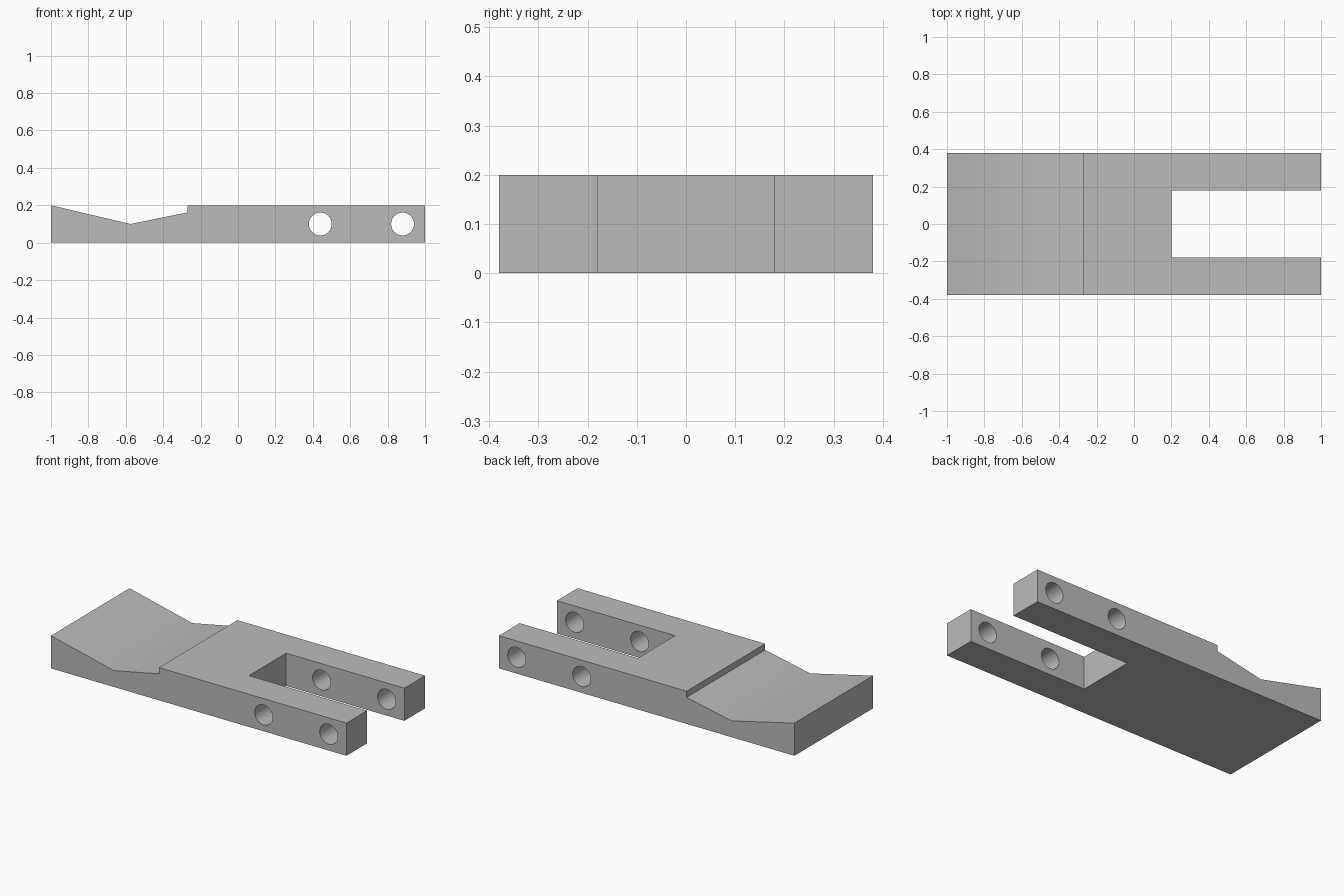
import bpy
import bmesh
import math

cube = bpy.data.objects.get("Cube")
if cube:
    bpy.data.objects.remove(cube, do_unlink=True)

HALF_WIDTH = 0.38
SLOT_HALF = 0.18

grey = bpy.data.materials.new("plain grey")
grey.use_nodes = True
colour = (0.5, 0.5, 0.5, 1)
grey.diffuse_color = colour
grey.node_tree.nodes["Principled BSDF"].inputs["Base Color"].default_value = colour


def extrude_profile(name, points, half):
    """Extrude an x-z outline along y, from -half to half."""
    bm = bmesh.new()
    face = bm.faces.new([bm.verts.new((x, -half, z)) for x, z in points])
    moved = bmesh.ops.extrude_face_region(bm, geom=[face])["geom"]
    verts = [v for v in moved if isinstance(v, bmesh.types.BMVert)]
    bmesh.ops.translate(bm, verts=verts, vec=(0, 2 * half, 0))
    bmesh.ops.recalc_face_normals(bm, faces=bm.faces)
    mesh = bpy.data.meshes.new(name)
    bm.to_mesh(mesh)
    bm.free()
    mesh.materials.append(grey)
    obj = bpy.data.objects.new(name, mesh)
    bpy.context.collection.objects.link(obj)
    return obj


def circle(x, z, radius, sides=48):
    steps = [2 * math.pi * i / sides for i in range(sides)]
    return [(x + radius * math.cos(a), z + radius * math.sin(a)) for a in steps]


# Plate with a shallow valley at one end and a small step
plate = extrude_profile("forked_plate", [
    (-1, 0), (1, 0), (1, 0.2), (-0.27, 0.2),
    (-0.27, 0.162), (-0.575, 0.1), (-1, 0.2)], HALF_WIDTH)

# Slot between the prongs, and pin holes through both prongs
cutters = [extrude_profile("slot_cutter", [
    (0.2, -0.1), (1.1, -0.1), (1.1, 0.3), (0.2, 0.3)], SLOT_HALF)]
for x in (0.44, 0.88):
    cutters.append(extrude_profile("pin_hole_cutter", circle(x, 0.1, 0.061), 0.5))

bpy.ops.object.select_all(action="DESELECT")
plate.select_set(True)
bpy.context.view_layer.objects.active = plate
for cutter in cutters:
    cutter.hide_render = True
    cut = plate.modifiers.new("cut", "BOOLEAN")
    cut.operation = "DIFFERENCE"
    cut.solver = "EXACT"
    cut.object = cutter
    bpy.ops.object.modifier_apply(modifier=cut.name)
    bpy.data.objects.remove(cutter, do_unlink=True)

# Smooth holes and valley, sharp outer edges
bpy.ops.object.shade_smooth_by_angle(angle=math.radians(30))
